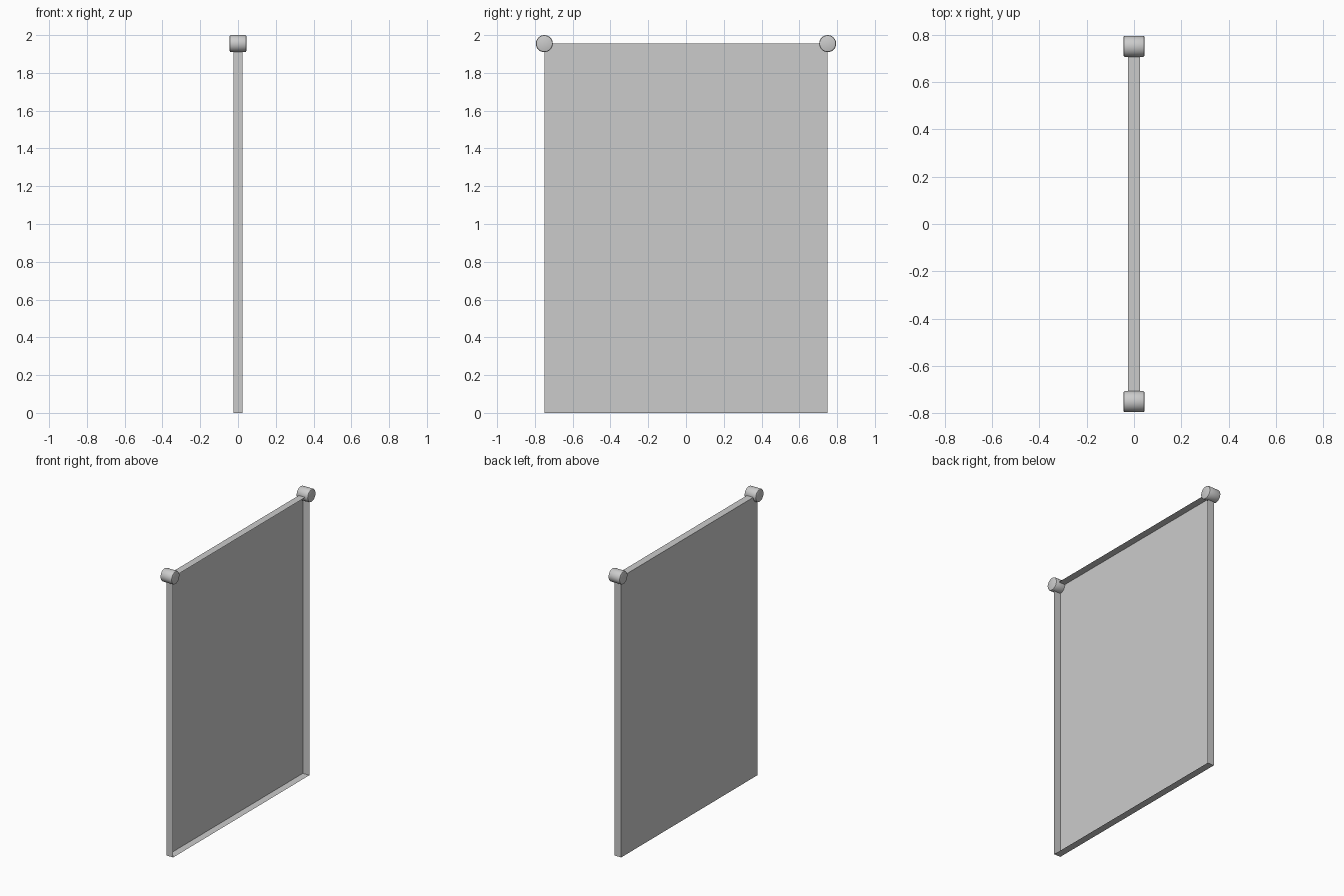
import bpy, bmesh, math
from mathutils import Matrix

if "Cube" in bpy.data.objects:
    bpy.data.objects.remove(bpy.data.objects["Cube"])

HALF_T, HALF_W, TOP = 0.025, 0.75, 1.955   # panel half thickness, half width, height
R = 0.045                                  # corner peg radius and half length


def add_object(name, bm):
    mesh = bpy.data.meshes.new(name)
    bm.to_mesh(mesh)
    bm.free()
    obj = bpy.data.objects.new(name, mesh)
    bpy.context.collection.objects.link(obj)
    return obj


# Panel: thin-walled shallow tray, open on the +x side
bm = bmesh.new()
size = Matrix.Diagonal((2 * HALF_T, 2 * HALF_W, TOP, 1))
bmesh.ops.create_cube(bm, size=1, matrix=Matrix.Translation((0, 0, TOP / 2)) @ size)
open_side = [f for f in bm.faces if f.normal.x > 0.9]
bmesh.ops.delete(bm, geom=open_side, context='FACES_ONLY')
add_object("panel", bm)


# Corner pegs: short cylinders along x with softened rims
def corner_peg(name, y):
    bm = bmesh.new()
    bmesh.ops.create_cone(bm, cap_ends=True, segments=32, radius1=R, radius2=R,
                          depth=2 * R, matrix=Matrix.Rotation(math.pi / 2, 4, 'Y'))
    rims = [e for e in bm.edges if abs(e.verts[0].co.x - e.verts[1].co.x) < 1e-5]
    bmesh.ops.bevel(bm, geom=rims, offset=0.008, segments=2, profile=0.5, affect='EDGES')
    obj = add_object(name, bm)
    obj.location = (0, y, TOP)
    bpy.ops.object.select_all(action='DESELECT')
    obj.select_set(True)
    bpy.context.view_layer.objects.active = obj
    bpy.ops.object.shade_smooth_by_angle(angle=math.radians(40))


corner_peg("front_corner_peg", -HALF_W)
corner_peg("back_corner_peg", HALF_W)
